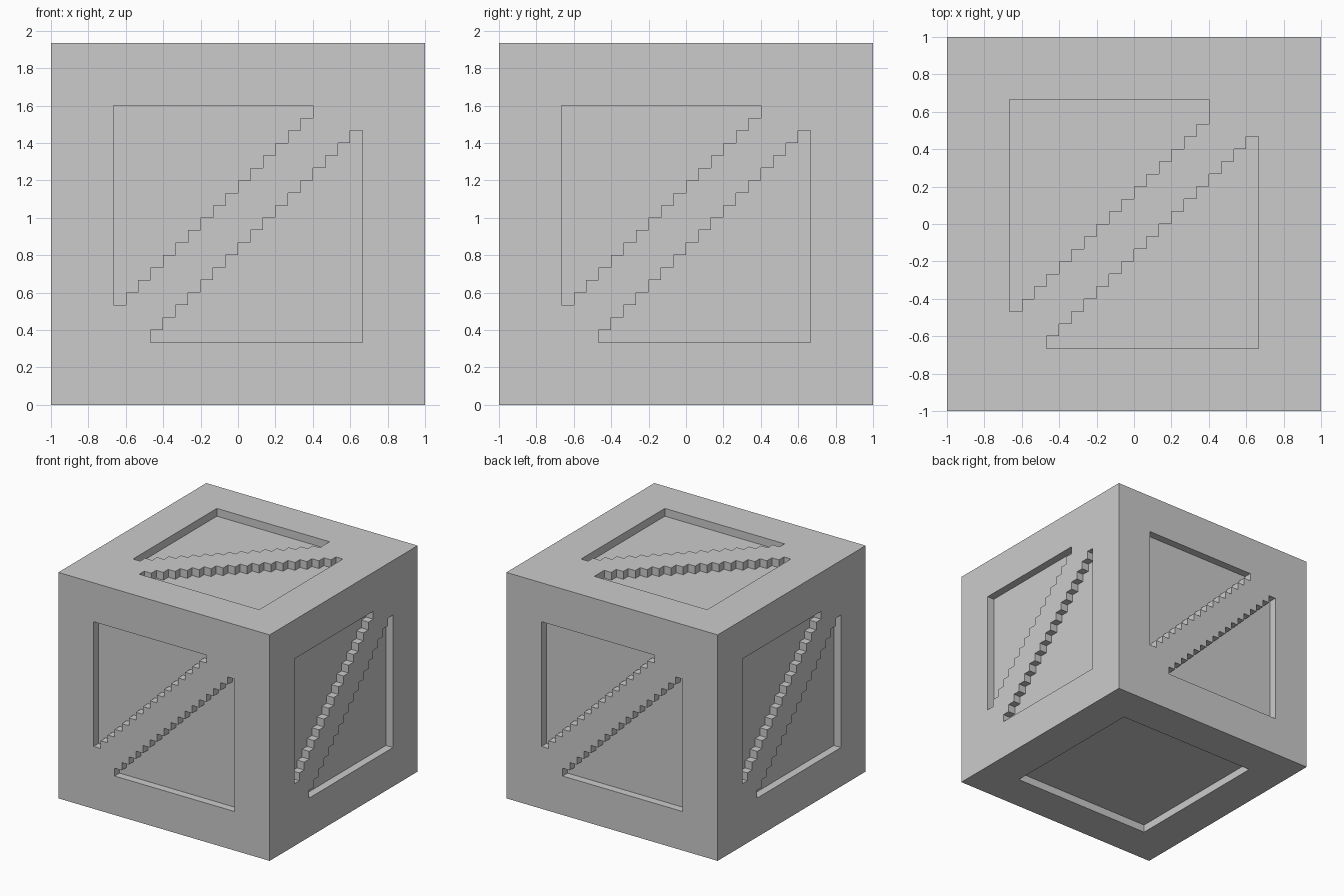
import bpy, bmesh
from math import radians
from mathutils import Matrix, Vector

if "Cube" in bpy.data.objects:
    bpy.data.objects.remove(bpy.data.objects["Cube"])

U = 1 / 15          # one grid unit; also the recess depth
H = 29 * U          # block height


def new_object(name, bm):
    mesh = bpy.data.meshes.new(name)
    bmesh.ops.recalc_face_normals(bm, faces=bm.faces)
    bm.to_mesh(mesh)
    bm.free()
    obj = bpy.data.objects.new(name, mesh)
    bpy.context.collection.objects.link(obj)
    return obj


def prism(bm, outline, frame):
    """Extrude an outline (grid units) from one unit below a face to outside it."""
    low = [bm.verts.new(frame @ Vector((x * U, y * U, 1 - U))) for x, y in outline]
    high = [bm.verts.new(frame @ Vector((x * U, y * U, 1.2))) for x, y in outline]
    bm.faces.new(low[::-1])
    bm.faces.new(high)
    n = len(low)
    for i in range(n):
        j = (i + 1) % n
        bm.faces.new((low[i], low[j], high[j], high[i]))


def stairs(x, y, count):
    """Rising staircase outline: tread then riser for each step."""
    pts = []
    for k in range(count):
        pts += [(x + k, y + k), (x + k + 1, y + k)]
    return pts


def stepped_triangles(bm, frame, top):
    # upper left and lower right recesses either side of the diagonal brace
    prism(bm, stairs(-10, -7, 16) + [(6, top), (-10, top)], frame)
    prism(bm, stairs(-7, -9, 17) + [(10, -10), (-7, -10)], frame)


# Solid block
bm = bmesh.new()
bmesh.ops.create_cube(bm, size=1, matrix=Matrix.Translation((0, 0, H / 2))
                      @ Matrix.Diagonal((2, 2, H, 1)))
crate = new_object("crate", bm)

# Recess cutters: four sides, top, and a plain square underneath
bm = bmesh.new()
side = Matrix.Translation((0, 0, 1)) @ Matrix.Rotation(radians(90), 4, 'X')
for i in range(4):
    stepped_triangles(bm, Matrix.Rotation(radians(90 * i), 4, 'Z') @ side, 9)
stepped_triangles(bm, Matrix.Translation((0, 0, H - 1)), 10)
prism(bm, [(-10, -10), (10, -10), (10, 10), (-10, 10)],
      Matrix.Translation((0, 0, 1)) @ Matrix.Rotation(radians(180), 4, 'X'))
cutter = new_object("recess_cutter", bm)
cutter.hide_render = True

# Carve the panels and drop the cutter
mod = crate.modifiers.new("recesses", 'BOOLEAN')
mod.operation = 'DIFFERENCE'
mod.solver = 'EXACT'
mod.object = cutter
bpy.context.view_layer.objects.active = crate
crate.select_set(True)
bpy.ops.object.modifier_apply(modifier=mod.name)
bpy.data.objects.remove(cutter, do_unlink=True)
